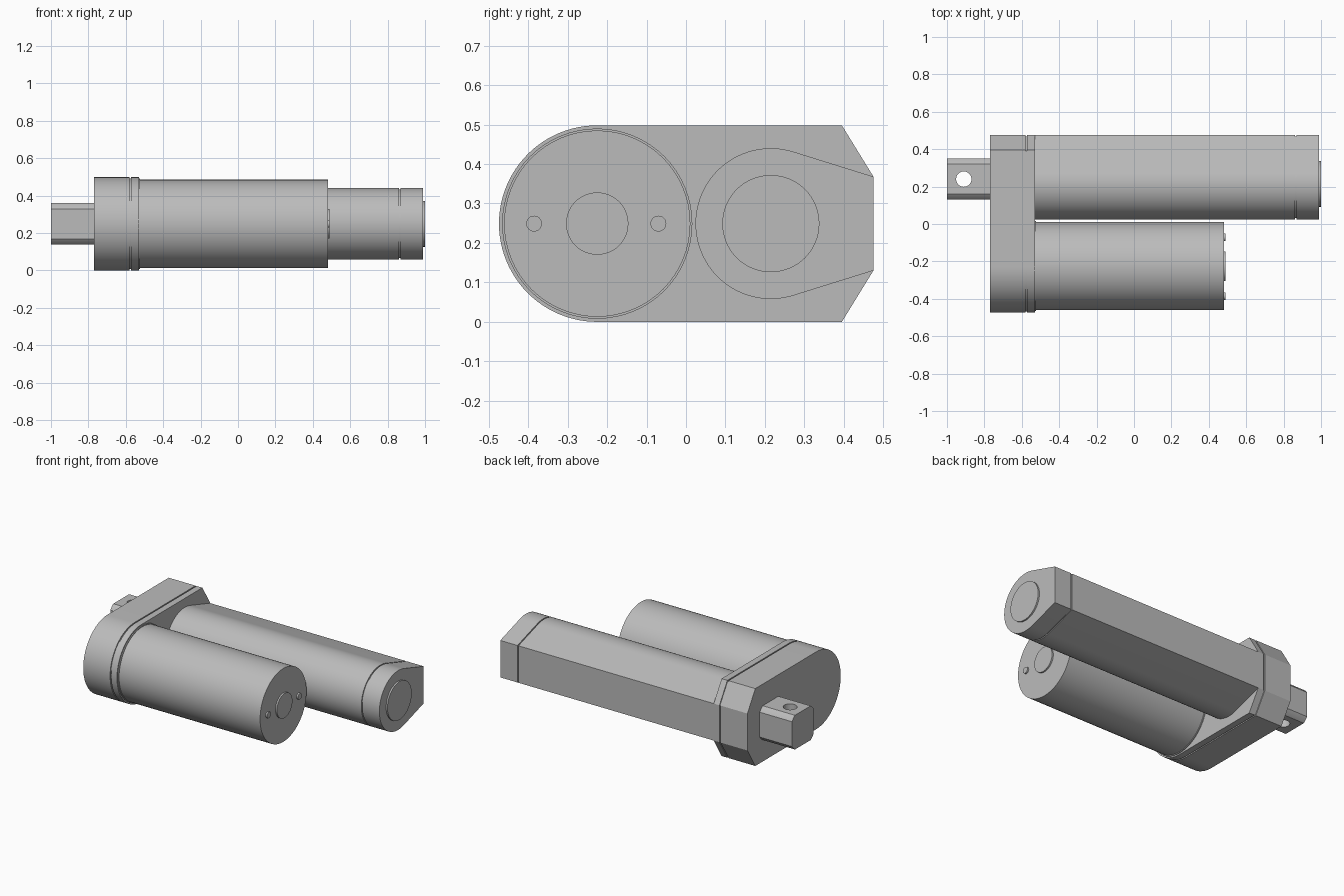
import bpy
import bmesh
from math import acos, atan2, cos, hypot, pi, sin
from mathutils import Matrix, Vector

cube = bpy.data.objects.get("Cube")
if cube:
    bpy.data.objects.remove(cube, do_unlink=True)

metal = bpy.data.materials.new("grey metal")
GREY = (0.5, 0.5, 0.5, 1)
metal.use_nodes = True
metal.diffuse_color = GREY
metal.node_tree.nodes["Principled BSDF"].inputs["Base Color"].default_value = GREY

MID = 0.249          # height of both cylinder axes
MOTOR_Y = -0.225
TUBE_Y = 0.215
BACK_Y = 0.475


def arc(y, z, r, a0, a1, n):
    return [(y + r * cos(a0 + (a1 - a0) * i / n), z + r * sin(a0 + (a1 - a0) * i / n))
            for i in range(n + 1)]


def circle(y, r, n=64):
    return arc(y, MID, r, 0, 2 * pi, n)[:-1]


def finish(obj):
    bpy.ops.object.select_all(action='DESELECT')
    obj.select_set(True)
    bpy.context.view_layer.objects.active = obj
    bpy.ops.object.shade_smooth_by_angle(angle=0.4)


def prism(name, profile, x0, x1):
    """Extrude a (y, z) outline along x."""
    bm = bmesh.new()
    face = bm.faces.new([bm.verts.new((x0, y, z)) for y, z in profile])
    new = bmesh.ops.extrude_face_region(bm, geom=[face])["geom"]
    bmesh.ops.translate(bm, vec=Vector((x1 - x0, 0, 0)),
                        verts=[v for v in new if isinstance(v, bmesh.types.BMVert)])
    bmesh.ops.recalc_face_normals(bm, faces=bm.faces)
    mesh = bpy.data.meshes.new(name)
    bm.to_mesh(mesh)
    bm.free()
    mesh.materials.append(metal)
    obj = bpy.data.objects.new(name, mesh)
    bpy.context.collection.objects.link(obj)
    finish(obj)
    return obj


def housing_outline(inset=0.0):
    """Round at the motor end, chamfered at the back."""
    r = MID - inset
    pts = arc(MOTOR_Y, MID, r, pi / 2, 3 * pi / 2, 48)
    back = BACK_Y - inset
    return pts + [(0.395 - inset / 2, MID - r), (back, 0.13), (back, 0.368),
                  (0.395 - inset / 2, MID + r)]


def tube_outline(r, inset=0.0):
    """Circle with tangent lines running to a flat back."""
    dy, dz = BACK_Y - inset - TUBE_Y, 0.119 - inset / 2
    a = atan2(dz, dy) + acos(r / hypot(dy, dz))
    pts = arc(TUBE_Y, MID, r, a, 2 * pi - a, 56)
    return pts + [(TUBE_Y + dy, MID - dz), (TUBE_Y + dy, MID + dz)]


# Gear housing with a fine seam before its cover
prism("gear_housing", housing_outline(), -0.77, -0.579)
prism("housing_seam", housing_outline(0.007), -0.585, -0.565)
prism("housing_cover", housing_outline(), -0.571, -0.53)

# Motor can
prism("motor_collar", circle(MOTOR_Y, 0.241), -0.535, -0.524)
prism("motor_can", circle(MOTOR_Y, 0.236), -0.535, 0.48)
prism("motor_bearing_boss", circle(MOTOR_Y, 0.079, 48), 0.475, 0.49)
for side, y in (("outer", -0.385), ("inner", -0.07)):
    prism(side + "_motor_screw", circle(y, 0.02, 24), 0.475, 0.49)

# Actuator tube, end cap and plug
prism("actuator_tube", tube_outline(0.191), -0.535, 0.861)
prism("cap_seam", tube_outline(0.184, 0.007), 0.855, 0.875)
prism("end_cap", tube_outline(0.191), 0.868, 0.99)
prism("end_plug", circle(TUBE_Y, 0.123), 0.985, 1.0)

# Mounting lug: round bar with four flats and a vertical pin hole
LUG_Y, HALF, BAR = 0.24, 0.11, 0.136
flat = acos(HALF / BAR)
lug_outline = []
for q in range(4):
    lug_outline += arc(LUG_Y, MID, BAR, q * pi / 2 + flat, (q + 1) * pi / 2 - flat, 8)
lug = prism("mounting_lug", lug_outline, -1.0, -0.765)

bm = bmesh.new()
bmesh.ops.create_cone(bm, cap_ends=True, segments=40, radius1=0.041, radius2=0.041,
                      depth=0.6, matrix=Matrix.Translation((-0.91, LUG_Y, MID)))
hole_mesh = bpy.data.meshes.new("pin_hole_cutter")
bm.to_mesh(hole_mesh)
bm.free()
hole_mesh.materials.append(metal)
cutter = bpy.data.objects.new("pin_hole_cutter", hole_mesh)
cutter.hide_render = True
bpy.context.collection.objects.link(cutter)

cut = lug.modifiers.new("pin hole", 'BOOLEAN')
cut.operation = 'DIFFERENCE'
cut.object = cutter
cut.solver = 'EXACT'
bpy.context.view_layer.objects.active = lug
bpy.ops.object.modifier_apply(modifier=cut.name)
bpy.data.objects.remove(cutter, do_unlink=True)
finish(lug)
